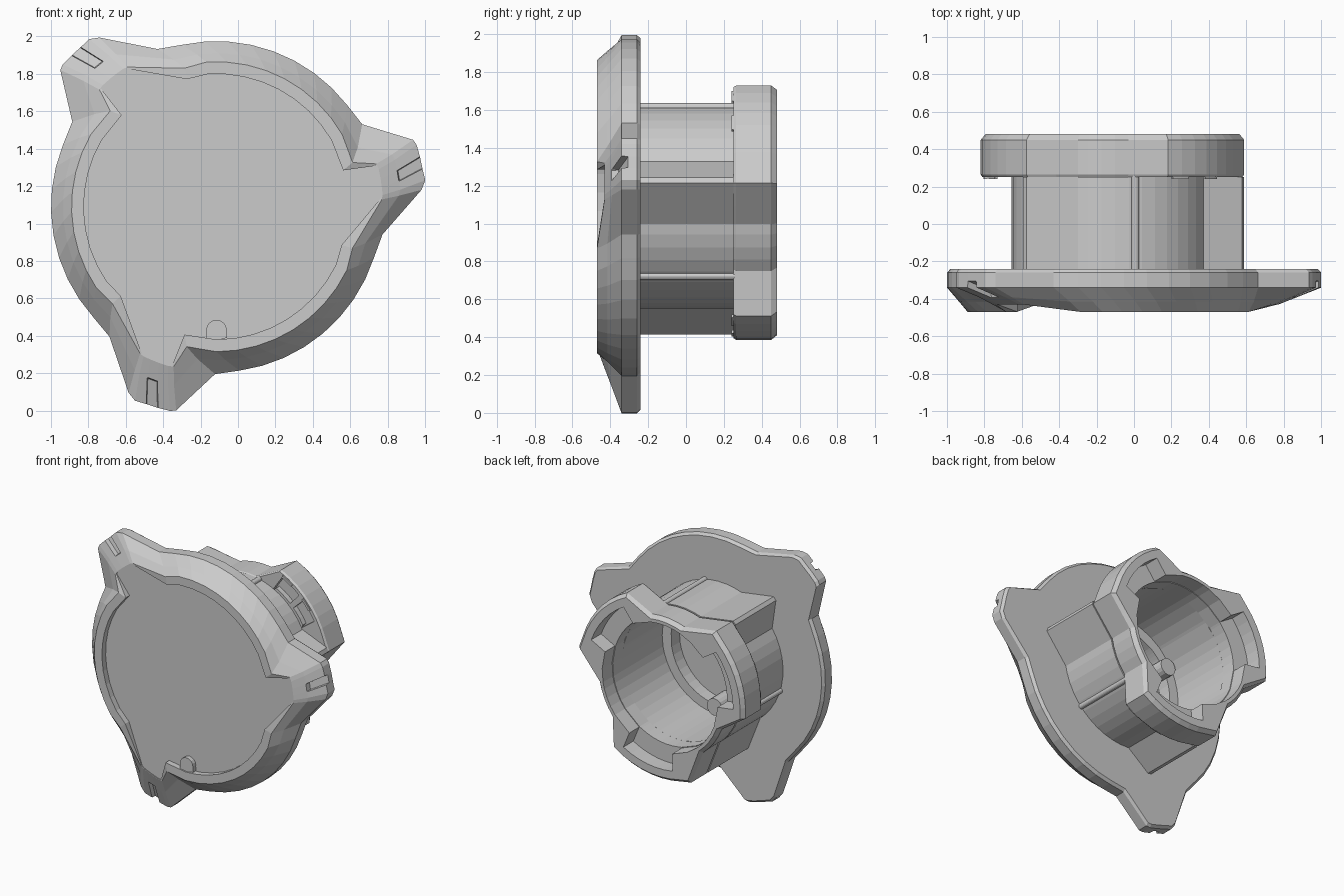
import bpy, bmesh, math
from mathutils import Matrix, Vector

CX, CZ = -0.115, 1.09          # common axis of plate and socket
SECTORS = (0, 120, 240)

old = bpy.data.objects.get("Cube")
if old:
    bpy.data.objects.remove(old, do_unlink=True)


def polar(a, r, y):
    t = math.radians(a)
    return Vector((CX + r * math.cos(t), y, CZ + r * math.sin(t)))


def finish(name, bm):
    bmesh.ops.recalc_face_normals(bm, faces=bm.faces)
    me = bpy.data.meshes.new(name)
    bm.to_mesh(me)
    bm.free()
    ob = bpy.data.objects.new(name, me)
    bpy.context.collection.objects.link(ob)
    return ob


def loft(name, rings, hollow=False):
    """Closed solid through rings (y, [(angle, radius, optional y shift), ...])."""
    bm = bmesh.new()
    loops = [[bm.verts.new(polar(a, r, y + sum(shift))) for a, r, *shift in pts]
             for y, pts in rings]
    n = len(loops[0])
    pairs = list(zip(loops, loops[1:]))
    if hollow:
        pairs.append((loops[-1], loops[0]))
    else:
        bm.faces.new(loops[0])
        bm.faces.new(loops[-1])
    for lo, hi in pairs:
        for i in range(n):
            j = (i + 1) % n
            bm.faces.new((lo[i], lo[j], hi[j], hi[i]))
    return finish(name, bm)


def arc(start, end, r, count):
    return [(start + (end - start) * i / (count - 1), r) for i in range(count)]


def repeat(sector):
    return [(a + s, r) for s in SECTORS for a, r in sector]


def inset(pts, d):
    return [(a, r - d) for a, r in pts]


def with_radius(pts, radius):
    return [(a, radius) for a, r in pts]


def blend(p, q, f):
    return [(a + (c - a) * f, r + (d - r) * f) for (a, r), (c, d) in zip(p, q)]


def rod(name, a, r, radius, y0, y1):
    bm = bmesh.new()
    m = (Matrix.Translation(polar(a, r, (y0 + y1) / 2))
         @ Matrix.Rotation(math.pi / 2, 4, 'X'))
    bmesh.ops.create_cone(bm, cap_ends=True, segments=16, radius1=radius,
                          radius2=radius, depth=y1 - y0, matrix=m)
    return finish(name, bm)


def sector_block(name, a0, a1, r0, r1, y0, y1):
    pts = arc(a0, a1, r1, 5) + arc(a1, a0, r0, 5)
    return loft(name, [(y0, pts), (y1, pts)])


# Plate outlines; the columns in the middle of each lobe carry the groove
rim = repeat([(-9.5, .90), (4.7, 1.10), (7.2, 1.125)]
             + [(a, 1.12) for a in (10.4, 10.6, 13.6, 13.8, 17.2)]
             + [(18.8, 1.11), (29.5, .895)] + arc(38, 102, .885, 9))
lip = repeat([(-17, .76), (2.5, .885), (4, .89)]
             + [(a, .89) for a in (6.2, 6.4, 9.4, 9.6, 13)]
             + [(15, .885), (18, .765)] + arc(30, 94, .775, 9))
floor = repeat([(-17, .70), (3, .88)]
               + [(a, .885) for a in (4, 6.2, 6.4, 9.4, 9.6, 13)]
               + [(14.4, .88), (16, .705)] + arc(30, 94, .71, 9))


def lowered(pts, lobe, groove=0):
    """Push the lobe columns, and the groove columns further, towards the back."""
    size = len(pts) // 3
    return [(a, r, (lobe if 1 <= i % size <= 8 else 0)
             + (groove if i % size in (4, 5) else 0))
            for i, (a, r) in enumerate(pts)]


# Three-lobed plate: the recess floor runs out onto the slope of each lobe
LOBE_DROP = .04


def slope_ring(f, groove):
    return -.34 - .13 * f, lowered(blend(rim, lip, f), LOBE_DROP * f, groove)


well = with_radius(rim, .41)
parts = [loft("front_plate", [
    (-.34, well), (-.24, well), (-.24, inset(rim, .018)), (-.26, rim),
    slope_ring(0, .035), slope_ring(.57, .035), slope_ring(.59, 0),
    slope_ring(1, 0), (-.47, lowered(floor, LOBE_DROP)), (-.425, floor)])]

# Socket tube with a wing at the start of each collar lobe
wing = [(-10, .54), (0, .606), (10, .715)]
tube = repeat(wing + [(12.5, .71), (26, .54)] + arc(34, 104, .54, 10))
tube_bore = with_radius(tube, .485)
parts.append(loft("socket_tube", [(-.245, tube), (.25, tube), (.25, tube_bore),
                                  (-.245, tube_bore)], hollow=True))


def lobe_ring(start, end, base, lobe):
    return repeat([(-10, base), (2, base), (start - 2, base)]
                  + arc(start, end, lobe, 7)
                  + [(end + 2, base)] + arc(81, 104, base, 4))


# Lobed collar: chamfered edges, pockets behind, channels underneath
outer = repeat(wing + arc(17, 65, .705, 8) + arc(81, 104, .54, 4))
pocket = lobe_ring(20, 60, .49, .62)
collar_bore = with_radius(pocket, .485)
channel_in = lobe_ring(29, 62, .51, .56)
channel_out = lobe_ring(29, 62, .515, .67)
parts.append(loft("socket_collar", [
    (.25, inset(outer, .01)), (.265, outer), (.45, outer),
    (.48, inset(outer, .025)), (.48, pocket),
    (.36, pocket), (.36, collar_bore), (.25, collar_bore), (.25, channel_in),
    (.29, channel_in), (.29, channel_out), (.25, channel_out)], hollow=True))

# Ribs, stops, beads and inner posts in each sector
for i, s in enumerate(SECTORS, 1):
    parts.append(rod(f"tube_bead_{i}", 77 + s, .54, .02, -.245, .26))
    parts.append(rod(f"inner_post_{i}", 30 + s, .40, .065, -.345, -.18))
    parts.append(sector_block(f"channel_rib_{i}", 43 + s, 47 + s,
                              .55, .68, .25, .3))
    for k, a in enumerate((36, 54), 1):
        parts.append(sector_block(f"collar_stop_{i}_{k}", a + s, a + 8 + s,
                                  .672, .69, .24, .26))

# Rounded locating peg against the recess wall
parts.append(rod("locating_peg", 270, .66, .055, -.46, -.42))
parts.append(sector_block("locating_peg_base", 265.4, 274.6, .66, .705, -.46, -.42))

# Smooth shading with sharp creases
for ob in bpy.context.view_layer.objects:
    ob.select_set(ob in parts)
bpy.context.view_layer.objects.active = parts[0]
bpy.ops.object.shade_smooth_by_angle(angle=math.radians(25))
